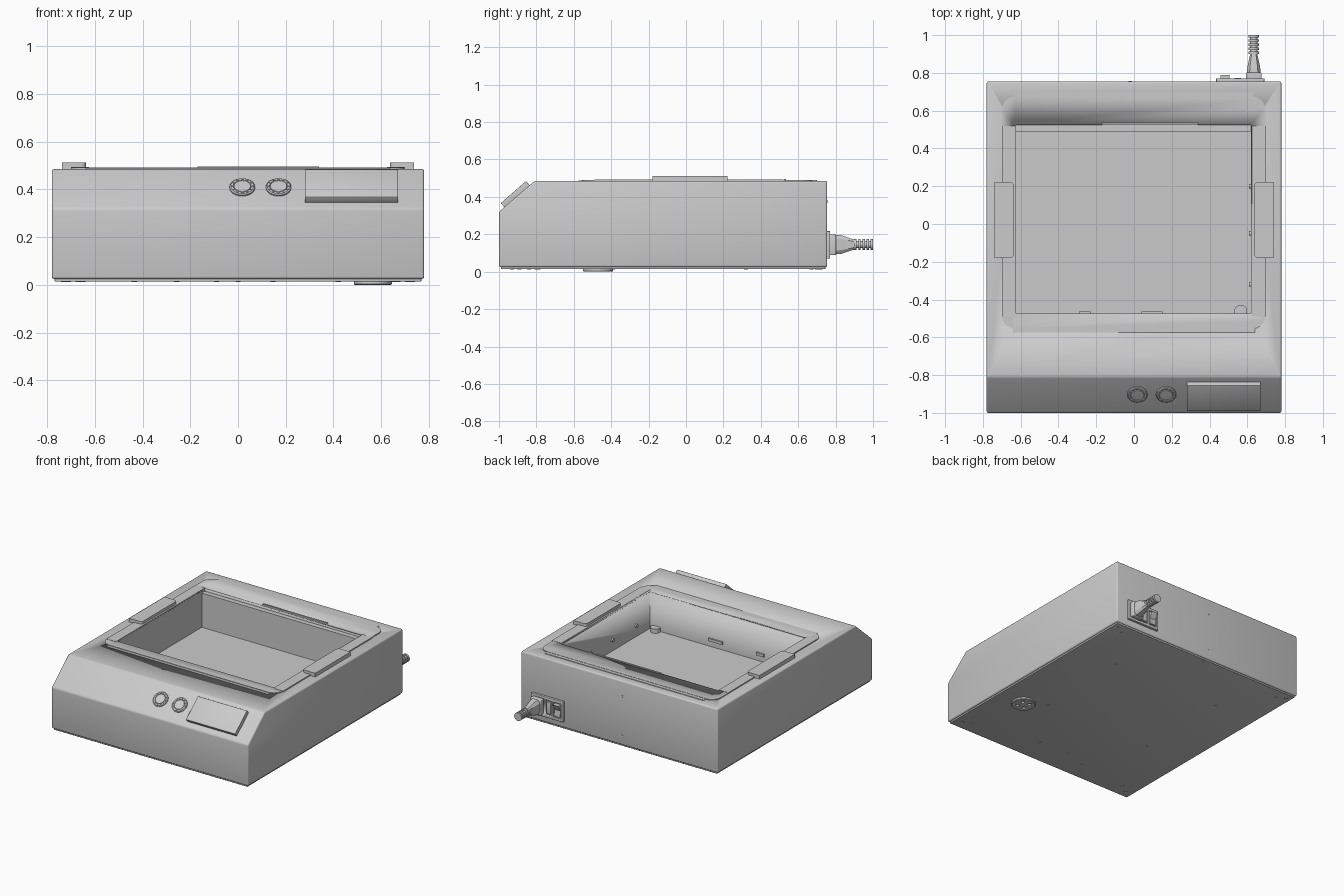
import bpy, bmesh, math
from mathutils import Matrix, Vector

if "Cube" in bpy.data.objects:
    bpy.data.objects.remove(bpy.data.objects["Cube"])


def finish(name, bm, smooth=True):
    bmesh.ops.recalc_face_normals(bm, faces=bm.faces)
    me = bpy.data.meshes.new(name)
    bm.to_mesh(me)
    bm.free()
    ob = bpy.data.objects.new(name, me)
    bpy.context.collection.objects.link(ob)
    if smooth:
        bpy.ops.object.select_all(action='DESELECT')
        ob.select_set(True)
        bpy.context.view_layer.objects.active = ob
        bpy.ops.object.shade_smooth_by_angle(angle=math.radians(30))
    return ob


def prism(name, pts, vec, bevel=0, mat=None):
    """Extrude a closed 3D outline along vec."""
    bm = bmesh.new()
    f = bm.faces.new([bm.verts.new(p) for p in pts])
    r = bmesh.ops.extrude_face_region(bm, geom=[f])
    bmesh.ops.translate(bm, vec=vec, verts=[v for v in r['geom'] if isinstance(v, bmesh.types.BMVert)])
    bmesh.ops.recalc_face_normals(bm, faces=bm.faces)
    if bevel:
        bmesh.ops.bevel(bm, geom=bm.edges[:], offset=bevel, segments=3, profile=0.5, affect='EDGES')
    if mat:
        bm.transform(mat)
    return finish(name, bm)


def box(name, x, y, z, bevel=0, mat=None):
    return prism(name, [(x[0], y[0], z[0]), (x[1], y[0], z[0]), (x[1], y[1], z[0]), (x[0], y[1], z[0])],
                 (0, 0, z[1] - z[0]), bevel, mat)


def round_box(name, x, y, z, radii):
    """Plate with a rounded outline; radii run ccw from the (-x,-y) corner."""
    pts = []
    for i, (sx, sy) in enumerate(((0, 0), (1, 0), (1, 1), (0, 1))):
        r = radii[i]
        cx, cy = x[sx] + (r if sx == 0 else -r), y[sy] + (r if sy == 0 else -r)
        for k in range(9 if r else 1):
            a = math.pi * (1 + i / 2 + k / 16)
            pts.append((cx + r * math.cos(a), cy + r * math.sin(a), z[0]))
    return prism(name, pts, (0, 0, z[1] - z[0]))


def lathe(name, prof, mat, n=32):
    """Spin (radius, height) points about local z, then place with mat."""
    bm = bmesh.new()
    vs = [bm.verts.new((r, 0, h)) for r, h in prof]
    es = [bm.edges.new(p) for p in zip(vs, vs[1:])]
    bmesh.ops.spin(bm, geom=vs + es, cent=(0, 0, 0), axis=(0, 0, 1), angle=math.tau, steps=n)
    bmesh.ops.remove_doubles(bm, verts=bm.verts, dist=1e-5)
    bm.transform(mat)
    return finish(name, bm)


def disc(name, r, h, mat, n=32):
    return lathe(name, [(0, 0), (r, 0), (r, h), (0, h)], mat, n)


def cut(ob, cutter):
    m = ob.modifiers.new("cut", 'BOOLEAN')
    m.operation, m.solver, m.object = 'DIFFERENCE', 'EXACT', cutter
    bpy.context.view_layer.objects.active = ob
    bpy.ops.object.modifier_apply(modifier=m.name)
    bpy.data.objects.remove(cutter)


T = Matrix.Translation
BACK = Matrix.Rotation(-math.pi / 2, 4, 'X')   # local z -> +y

# housing with sloped control face and open bath
side = [(-1, .025), (.755, .025), (.755, .485), (-.81, .485), (-1, .32)]
body = prism("housing", [(-.78, y, z) for y, z in side], (1.56, 0, 0), .01)
cut(body, box("bath_cutter", (-.63, .62), (-.475, .49), (.22, .7)))
cut(body, box("ledge_cutter", (-.63, .62), (.48, .525), (.465, .7)))
box("base_panel", (-.768, .768), (-.99, .745), (.014, .03), .003)

# rim plate around the bath
rim = round_box("rim_plate", (-.70, .695), (-.555, .675), (.48, .491), [.07] * 4)
cut(rim, box("rim_cutter", (-.63, .62), (-.475, .525), (.4, .6)))
box("rear_rim_strip", (-.63, .63), (.67, .70), (.48, .489))
box("front_rim_strip", (-.64, .64), (-.575, -.55), (.48, .487))
box("rear_hinge_bar", (-.17, .34), (.523, .535), (.485, .496))
for sx, nm in ((-1, "left"), (1, "right")):
    x0, x1 = sorted((sx * .625, sx * .70))
    box(nm + "_rim_rail", (x0, x1), (-.49, .52), (.485, .493))
    x0, x1 = sorted((sx * .637, sx * .738))
    r = [0, .02, .02, 0] if sx < 0 else [.02, 0, 0, .02]
    round_box(nm + "_handle", (x0, x1), (-.18, .222), (.484, .512), r)

# bath fittings
disc("drain_cap", .034, .03, T((.565, -.462, .22)))
for i, (x, w) in enumerate(((-.26, .03), (.095, .055))):
    box(f"front_wall_clip_{i}", (x - w, x + w), (-.476, -.464), (.26, .28))
for i, y in enumerate((-.32, -.05, .2)):
    disc(f"side_wall_sensor_{i}", .012, .012, T((.609, y, .3)) @ Matrix.Rotation(math.pi / 2, 4, 'Y'), 16)

# control panel parts, local y up the slope and local z outward
slope = T((0, -.905, .4025)) @ Matrix.Rotation(math.atan2(.165, .19), 4, 'X')
box("display", (.28, .67), (-.087, .091), (-.004, .029), .002, slope)
for i, x in enumerate((.018, .17)):
    m = slope @ T((x, .006, 0))
    lathe(f"button_{i}", [(0, 0), (.053, 0), (.053, .006), (.048, .01), (.038, .01),
                          (.036, .006), (.034, .01), (0, .011)], m, 40)
    for k in range(12):
        a = k * math.tau / 12
        disc(f"button_{i}_dot_{k}", .004, .013, m @ T((.043 * math.cos(a), .043 * math.sin(a), 0)), 8)

# rear power inlet with recessed bays and switch
plate = box("inlet_plate", (.435, .69), (.75, .771), (.07, .217), .003)
cut(plate, box("switch_bay_cutter", (.452, .512), (.76, .8), (.09, .197)))
cut(plate, box("fuse_bay_cutter", (.525, .575), (.76, .8), (.09, .197)))
box("fuse_drawer", (.532, .568), (.755, .773), (.1, .187), .003)
prism("rocker_switch", [(.459, .757, .1), (.459, .772, .1), (.459, .767, .145),
                        (.459, .79, .187), (.459, .757, .187)], (.047, 0, 0))

# mains plug: block, tapered neck and ribbed strain relief
box("plug_block", (.592, .676), (.765, .802), (.088, .2), .006)
bm = bmesh.new()
loops = []
for y, hx, hz in ((.8, .036, .052), (.83, .034, .05), (.895, .02, .028), (.91, .02, .026)):
    loops.append([bm.verts.new((.634 + sx * hx, y, .145 + sz * hz))
                  for sx, sz in ((-1, -.6), (-.6, -1), (.6, -1), (1, -.6), (1, .6), (.6, 1), (-.6, 1), (-1, .6))])
for a, b in zip(loops, loops[1:]):
    for k in range(8):
        bm.faces.new((a[k], a[k - 1], b[k - 1], b[k]))
bm.faces.new(loops[0])
bm.faces.new(loops[-1])
finish("plug_neck", bm)
prof = [(0, 0)]
for k in range(5):
    h = k * .022
    prof += [(.029, h), (.029, h + .013), (.019, h + .013), (.019, h + .022)]
prof = prof[:-2] + [(0, 4 * .022 + .013)]
lathe("strain_relief", prof, T((.634, .899, .145)) @ BACK, 24)

# rear screws
for i, z in enumerate((.09, .375)):
    disc(f"rear_screw_{i}", .009, .004, T((-.02, .753, z)) @ BACK, 16)

# drain flange under the base, with four holes
flange = lathe("drain_flange", [(0, 0), (.076, 0), (.08, .004), (.08, .02), (0, .02)], T((.565, -.47, 0)), 40)
for sx in (-1, 1):
    for sy in (-1, 1):
        cut(flange, disc("hole_cutter", .012, .02, T((.565 + sx * .028, -.47 + sy * .028, -.008)), 16))

# base screws
spots = [(.42, .32), (.42, -.39), (-.435, .32), (-.435, -.39), (.147, -.8), (-.09, -.79), (-.257, -.84), (0, .72)]
for sx in (-1, 1):
    spots += [(sx * .73, .70), (sx * .67, .67), (sx * .65, -.89), (sx * .71, -.93)]
for i, (x, y) in enumerate(spots):
    disc(f"base_screw_{i}", .011, .006, T((x, y, .011)), 16)
